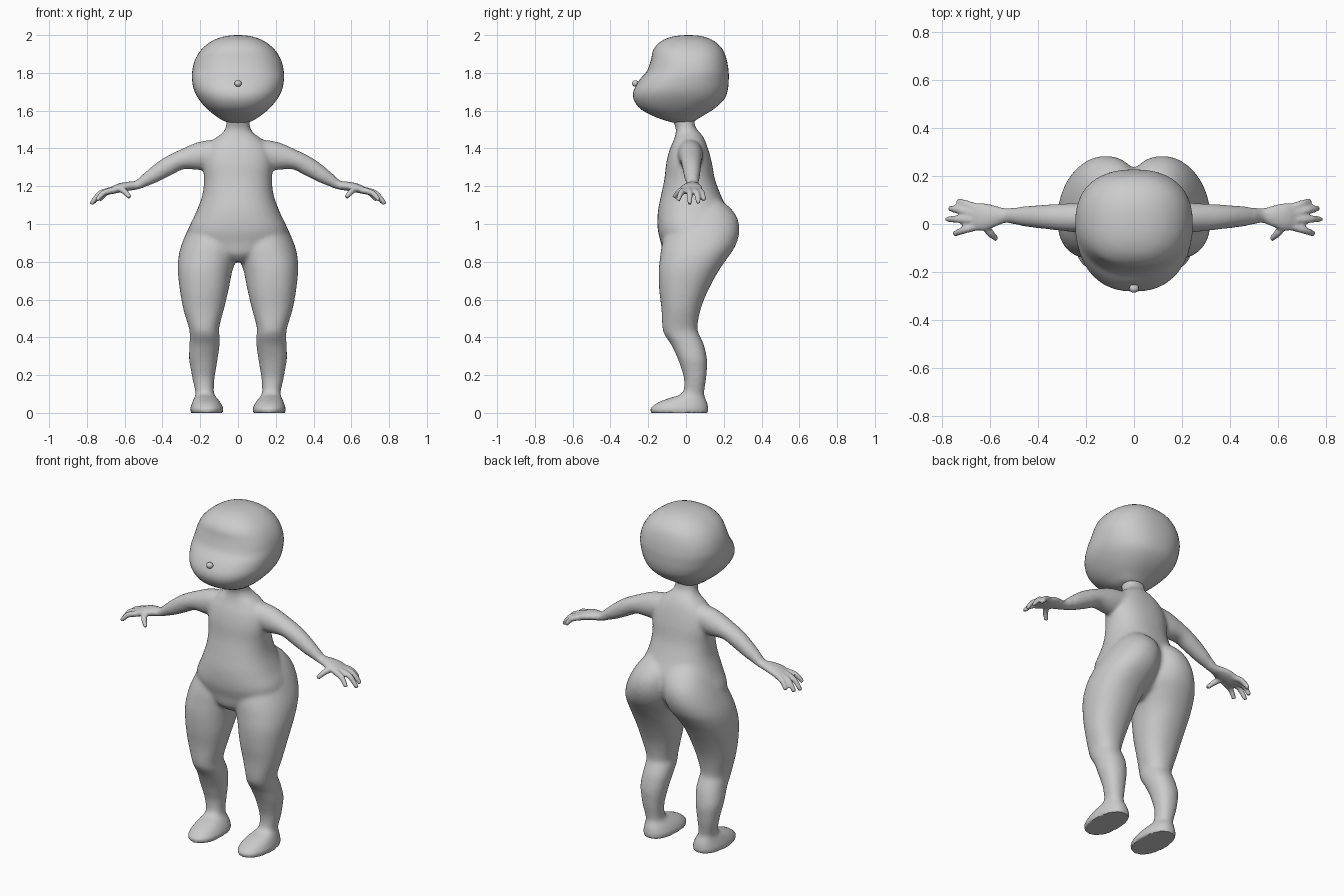
import bpy, bmesh, math
from mathutils import Vector

if "Cube" in bpy.data.objects:
    bpy.data.objects.remove(bpy.data.objects["Cube"])

clay = bpy.data.materials.new("plain grey")
clay.diffuse_color = (0.6, 0.6, 0.6, 1)
clay.use_nodes = True
clay.node_tree.nodes["Principled BSDF"].inputs["Base Color"].default_value = clay.diffuse_color


def spline(rows, steps):
    """Catmull-Rom interpolation of tuples of numbers."""
    out = []
    for i in range(len(rows) - 1):
        a, b = rows[max(i - 1, 0)], rows[i]
        c, d = rows[i + 1], rows[min(i + 2, len(rows) - 1)]
        for k in range(steps):
            t = k / steps
            out.append([0.5 * (2 * q + (r - p) * t + (2 * p - 5 * q + 4 * r - s) * t * t
                               + (3 * q - p - 3 * r + s) * t ** 3)
                        for p, q, r, s in zip(a, b, c, d)])
    return out + [list(rows[-1])]


def loft(bm, rows, upright=True, side=1, power=2.0, segments=32, steps=4):
    """Rows are x, y, z, radius across, radius along y."""
    rows = spline(rows, steps)
    centres = [Vector(r[:3]) for r in rows]
    rings, new_faces = [], []
    for i, row in enumerate(rows):
        tangent = Vector((0, 0, 1))
        if not upright:
            tangent = (centres[min(i + 1, len(rows) - 1)] - centres[max(i - 1, 0)]).normalized()
        u = Vector((0, 1, 0))
        u = (u - tangent * u.dot(tangent)).normalized()
        v = tangent.cross(u)
        ring = []
        for k in range(segments):
            a = math.tau * k / segments
            c, s = math.cos(a), math.sin(a)
            p = centres[i] + v * (row[3] * math.copysign(abs(c) ** (2 / power), c)) \
                + u * (row[4] * math.copysign(abs(s) ** (2 / power), s))
            ring.append(bm.verts.new((p.x * side, p.y, p.z)))
        rings.append(ring)
    for lo, hi in zip(rings, rings[1:]):
        for k in range(segments):
            n = (k + 1) % segments
            new_faces.append(bm.faces.new((lo[k], lo[n], hi[n], hi[k])))
    new_faces += [bm.faces.new(rings[0]), bm.faces.new(rings[-1])]
    bmesh.ops.recalc_face_normals(bm, faces=new_faces)


def box_rows(table):
    """Rows of z, x min, x max, y min, y max become loft rows."""
    return [((a + b) / 2, (c + d) / 2, z, (b - a) / 2, (d - c) / 2) for z, a, b, c, d in table]


def make_object(name, bm):
    mesh = bpy.data.meshes.new(name)
    bm.to_mesh(mesh)
    bm.free()
    mesh.materials.append(clay)
    obj = bpy.data.objects.new(name, mesh)
    bpy.context.collection.objects.link(obj)
    bpy.context.view_layer.objects.active = obj
    obj.select_set(True)
    return obj


# Torso and neck: z, half width, front, back
torso = [(.80, .05, -.08, .08), (.84, .15, -.12, .15), (.90, .24, -.133, .20),
         (.97, .262, -.15, .235), (1.06, .223, -.15, .225), (1.15, .19, -.133, .186),
         (1.235, .18, -.115, .154), (1.32, .185, -.105, .138), (1.39, .17, -.088, .12),
         (1.445, .13, -.065, .10), (1.48, .085, -.055, .078), (1.51, .065, -.055, .052),
         (1.55, .062, -.07, .045), (1.61, .062, -.07, .045)]
# Foot, leg and buttock: z, inner x, outer x, front, back
leg = [(0, .08, .25, -.185, .117), (.025, .078, .252, -.187, .118),
       (.055, .092, .243, -.15, .113), (.08, .112, .232, -.085, .102),
       (.105, .127, .225, -.02, .096), (.175, .125, .24, -.01, .106),
       (.24, .115, .252, -.027, .112), (.29, .107, .26, -.045, .111),
       (.36, .097, .257, -.078, .095), (.41, .097, .256, -.112, .073),
       (.45, .10, .26, -.125, .06), (.55, .074, .29, -.13, .078),
       (.65, .05, .308, -.142, .118), (.75, .03, .319, -.145, .172),
       (.82, .005, .316, -.138, .22), (.88, -.02, .303, -.13, .26),
       (.95, -.03, .275, -.11, .282), (1.02, -.03, .24, -.08, .276),
       (1.08, -.02, .20, -.03, .24), (1.13, .02, .15, .05, .18)]
# Arm and palm: x, y, z, half thickness, half breadth
arm = [(.10, .02, 1.38, .07, .07), (.20, .025, 1.36, .075, .065), (.30, .028, 1.34, .052, .057),
       (.38, .03, 1.30, .05, .05), (.46, .032, 1.25, .04, .042), (.53, .035, 1.208, .024, .03),
       (.58, .033, 1.20, .024, .045), (.63, .03, 1.19, .024, .058), (.68, .03, 1.172, .016, .054),
       (.70, .03, 1.165, .008, .04)]
# Fingers and thumb: base, middle, tip
digits = [((.65, .066, 1.18), (.70, .084, 1.165), (.733, .097, 1.125)),
          ((.66, .044, 1.18), (.725, .058, 1.162), (.768, .066, 1.11)),
          ((.66, .018, 1.18), (.73, .02, 1.162), (.778, .02, 1.105)),
          ((.65, -.008, 1.18), (.71, -.026, 1.165), (.748, -.042, 1.125)),
          ((.62, -.005, 1.185), (.598, -.038, 1.17), (.572, -.062, 1.14))]

body_bm = bmesh.new()
loft(body_bm, box_rows([(z, -w, w, f, b) for z, w, f, b in torso]), power=2.3)
for side in (1, -1):
    loft(body_bm, box_rows(leg), side=side, power=2.2)
    loft(body_bm, arm, upright=False, side=side)
    for base, mid, tip in digits:
        rows = [(*base, .018, .018), (*mid, .016, .016), (*tip, .012, .012)]
        loft(body_bm, rows, upright=False, side=side, segments=12)
body = make_object("body", body_bm)

# Fuse the limbs into one skin
remesh = body.modifiers.new("fuse", 'REMESH')
remesh.mode = 'VOXEL'
remesh.voxel_size = 0.008
bpy.ops.object.modifier_apply(modifier="fuse")

# Soften the joints of the trunk and limbs, and the hands only a little
trunk = body.vertex_groups.new(name="trunk")
trunk.add([v.index for v in body.data.vertices if abs(v.co.x) < .5 and v.co.z > .03], 1, 'REPLACE')
soften = body.modifiers.new("soften joints", 'SMOOTH')
soften.factor, soften.iterations, soften.vertex_group = .5, 18, "trunk"
polish = body.modifiers.new("polish", 'SMOOTH')
polish.factor, polish.iterations = .5, 3
bpy.ops.object.shade_smooth_by_angle(angle=math.radians(50))
body.select_set(False)

# Head: z, half width, front, back
head = [(1.535, .03, -.06, .02), (1.545, .075, -.10, .045), (1.57, .115, -.17, .085),
        (1.61, .165, -.243, .15), (1.66, .208, -.278, .203), (1.71, .234, -.277, .222),
        (1.765, .244, -.245, .227), (1.81, .243, -.207, .226), (1.87, .228, -.186, .216),
        (1.926, .193, -.172, .194), (1.968, .14, -.132, .15), (1.99, .085, -.08, .10),
        (1.998, .04, -.03, .055), (2.0, .004, .008, .016)]
head_bm = bmesh.new()
loft(head_bm, box_rows([(z, -w, w, f, b) for z, w, f, b in head]), power=2.35, segments=48)
head_obj = make_object("head", head_bm)
relax = head_obj.modifiers.new("relax", 'SMOOTH')
relax.factor, relax.iterations = .5, 3
bpy.ops.object.shade_smooth_by_angle(angle=math.radians(60))
head_obj.select_set(False)

# Button nose
bpy.ops.mesh.primitive_uv_sphere_add(segments=20, ring_count=12, radius=.02, location=(0, -.268, 1.744))
nose = bpy.context.object
nose.name = "nose"
nose.scale = (1, .9, .85)
nose.data.materials.append(clay)
bpy.ops.object.shade_smooth_by_angle(angle=math.radians(60))
